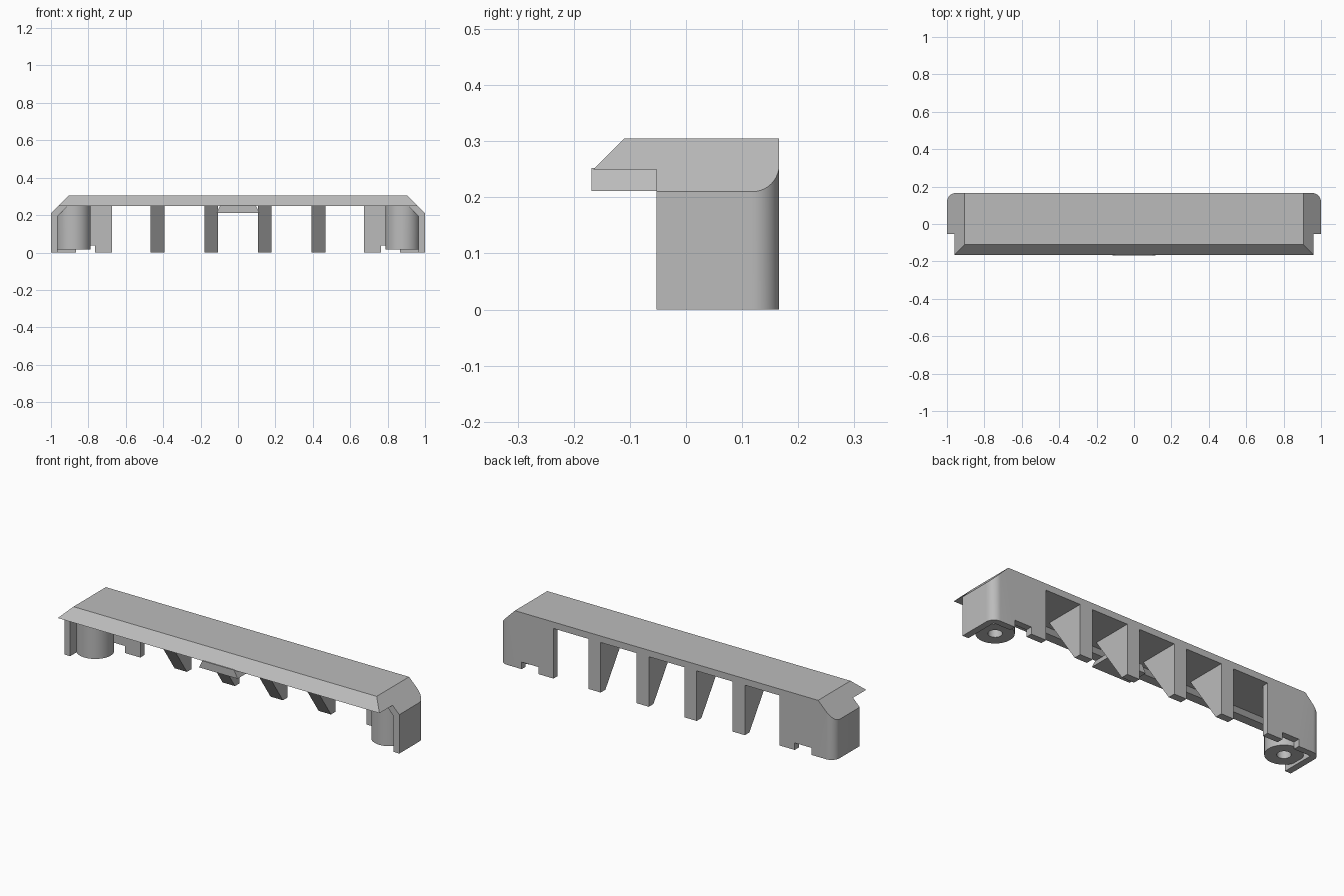
import bpy, bmesh, math
from mathutils import Vector

cube = bpy.data.objects.get("Cube")
if cube:
    bpy.data.objects.remove(cube, do_unlink=True)

gray = bpy.data.materials.new("plain gray")
gray.use_nodes = True
gray.diffuse_color = (0.5, 0.5, 0.5, 1)
gray.node_tree.nodes["Principled BSDF"].inputs["Base Color"].default_value = (0.5, 0.5, 0.5, 1)


def finish(name, bm):
    bmesh.ops.recalc_face_normals(bm, faces=bm.faces)
    mesh = bpy.data.meshes.new(name)
    bm.to_mesh(mesh)
    bm.free()
    mesh.materials.append(gray)
    ob = bpy.data.objects.new(name, mesh)
    bpy.context.scene.collection.objects.link(ob)
    return ob


def prism(points, vec):
    """Extrude a closed outline of 3D points along a vector."""
    bm = bmesh.new()
    face = bm.faces.new([bm.verts.new(p) for p in points])
    ext = bmesh.ops.extrude_face_region(bm, geom=[face])["geom"]
    bmesh.ops.translate(bm, vec=vec, verts=[v for v in ext if isinstance(v, bmesh.types.BMVert)])
    return bm


def box(name, x0, x1, y0, y1, z0, z1):
    return finish(name, prism([(x0, y0, z0), (x1, y0, z0), (x1, y1, z0), (x0, y1, z0)], (0, 0, z1 - z0)))


def sloped_block(name, plan, z0, z1, end_sum, front_sum):
    """Upright block with 45 degree slopes along its ends and front."""
    bm = prism([(x, y, z0) for x, y in plan], (0, 0, z1 - z0))
    for normal, d in (((1, 0, 1), end_sum), ((-1, 0, 1), end_sum), ((0, -1, 1), front_sum)):
        n = Vector(normal)
        cut = bmesh.ops.bisect_plane(bm, geom=bm.verts[:] + bm.edges[:] + bm.faces[:],
                                     plane_co=n * d / n.length_squared, plane_no=n, clear_outer=True)
        edges = [e for e in cut["geom_cut"] if isinstance(e, bmesh.types.BMEdge)]
        bmesh.ops.contextual_create(bm, geom=edges)
    return finish(name, bm)


def activate(ob):
    bpy.ops.object.select_all(action="DESELECT")
    ob.select_set(True)
    bpy.context.view_layer.objects.active = ob


def cut_and_smooth(ob, cutters=()):
    activate(ob)
    for c in cutters:
        mod = ob.modifiers.new("cut", "BOOLEAN")
        mod.operation, mod.solver, mod.object = "DIFFERENCE", "EXACT", c
        bpy.ops.object.modifier_apply(modifier=mod.name)
        bpy.data.objects.remove(c, do_unlink=True)
    bpy.ops.object.shade_smooth_by_angle(angle=math.radians(30))


# Hollow cover with rounded rear corners and an overhanging front lip
FRONT, STEP, BACK, R = -0.168, -0.053, 0.166, 0.048
arc = [(1 - R + R * math.cos(a), BACK - R + R * math.sin(a))
       for a in (math.pi / 2 * i / 10 for i in range(11))]
plan = [(-1, FRONT), (1, FRONT)] + arc + [(-x, y) for x, y in reversed(arc)]
cover = sloped_block("cover_shell", plan, 0, 0.305, 1.21, 0.415)

inner_plan = [(-0.965, -0.3), (0.965, -0.3), (0.965, 0.131), (-0.965, 0.131)]
cutters = [
    sloped_block("hollow_cutter", inner_plan, -0.1, 0.27, 1.16, 0.365),
    box("under_lip_cutter", -1.1, 1.1, -0.4, STEP, -0.1, 0.25),
    box("rear_opening_cutter", -0.675, 0.675, 0.05, 0.3, -0.1, 0.27),
]
for s in (-1, 1):
    x0, x1 = sorted((s * 0.765, s * 0.865))
    cutters.append(box("notch_cutter", x0, x1, 0.1, 0.3, -0.1, 0.038))
for c in cutters:
    c.hide_render = True
cut_and_smooth(cover, cutters)

# Tapered ribs along the rear
for i, x in enumerate((-0.43, -0.143, 0.143, 0.43)):
    side = [(BACK, 0), (0.126, 0), (-0.06, 0.272), (BACK, 0.272)]
    finish(f"rib_{i + 1}", prism([(x - 0.037, y, z) for y, z in side], (0.074, 0, 0)))

# Centre tab below the lip
tab = [(-0.115, 0.211), (0.115, 0.211), (0.095, 0.252), (-0.095, 0.252)]
finish("centre_tab", prism([(x, FRONT, z) for x, z in tab], (0, STEP - FRONT, 0)))

# Screw bosses with blind holes, their tops trimmed to follow the sloped ends
for s, label in ((1, "left"), (-1, "right")):
    cx, cy, n = s * 0.88, 0.04, 48
    bm = bmesh.new()
    rings = []
    for r, z in ((0.092, 0.275), (0.092, 0.015), (0.034, 0.015), (0.034, 0.2)):
        ring = []
        for i in range(n):
            a = 2 * math.pi * i / n
            x, y = cx + r * math.cos(a), cy + r * math.sin(a)
            ring.append(bm.verts.new((x, y, min(z, 1.175 - abs(x)))))
        rings.append(ring)
    for a, b in zip(rings, rings[1:]):
        for i in range(n):
            j = (i + 1) % n
            bm.faces.new((a[i], a[j], b[j], b[i]))
    bm.faces.new(rings[-1])
    # Fan that closes the hidden top
    top = bm.verts.new((cx, cy, 0.275))
    for i in range(n):
        bm.faces.new((rings[0][i], rings[0][(i + 1) % n], top))
    cut_and_smooth(finish(f"{label}_screw_boss", bm))
